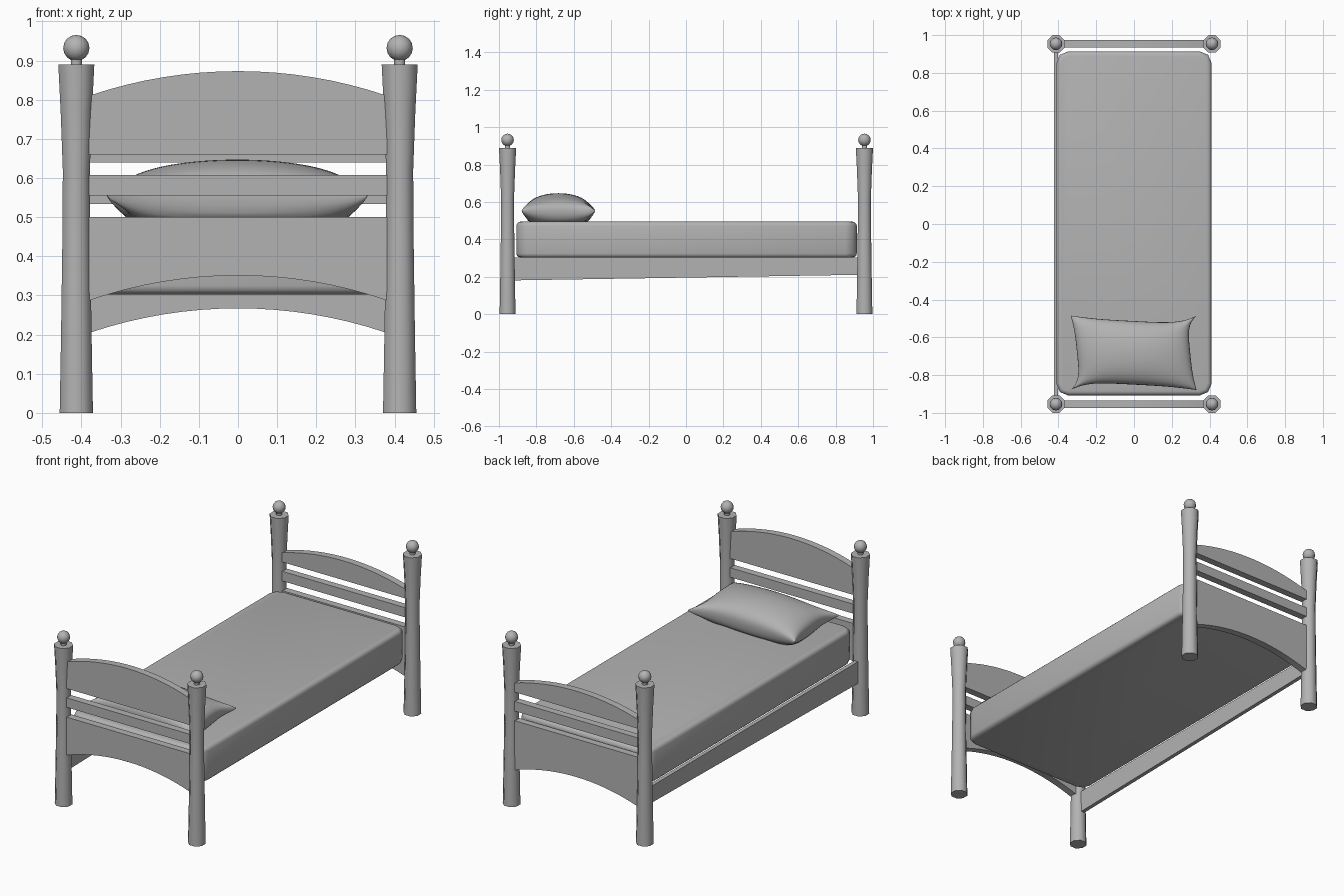
import bpy, bmesh, math

if "Cube" in bpy.data.objects:
    bpy.data.objects.remove(bpy.data.objects["Cube"])

# Mid grey used on every part
grey = bpy.data.materials.new("mid_grey")
grey.diffuse_color = (0.45, 0.45, 0.45, 1)
grey.use_nodes = True
grey.node_tree.nodes["Principled BSDF"].inputs["Base Color"].default_value = grey.diffuse_color

def finish(ob, smooth=None):
    ob.data.materials.append(grey)
    if smooth is not None:
        bpy.ops.object.select_all(action='DESELECT')
        ob.select_set(True)
        bpy.context.view_layer.objects.active = ob
        bpy.ops.object.shade_smooth_by_angle(angle=math.radians(smooth))

def make(name, bm, smooth=None):
    bmesh.ops.recalc_face_normals(bm, faces=bm.faces)
    me = bpy.data.meshes.new(name)
    bm.to_mesh(me)
    bm.free()
    ob = bpy.data.objects.new(name, me)
    bpy.context.collection.objects.link(ob)
    finish(ob, smooth)
    return ob

def lathe(name, profile, cx, cy, n=8):
    # flats face the axes; profile radii are measured to the flats
    k = 1 / math.cos(math.pi / n)
    bm = bmesh.new()
    rings = [[bm.verts.new((cx + r * k * math.cos(2 * math.pi * (i + .5) / n),
                            cy + r * k * math.sin(2 * math.pi * (i + .5) / n), z))
              for i in range(n)] for r, z in profile]
    for a, b in zip(rings, rings[1:]):
        for i in range(n):
            j = (i + 1) % n
            bm.faces.new((a[i], a[j], b[j], b[i]))
    bm.faces.new(rings[0][::-1])
    bm.faces.new(rings[-1])
    return make(name, bm, 60)

def extrude(bm, face, vec):
    ext = bmesh.ops.extrude_face_region(bm, geom=[face])
    bmesh.ops.translate(bm, vec=vec,
                        verts=[v for v in ext['geom'] if isinstance(v, bmesh.types.BMVert)])

def arc(w, z_side, z_mid, n=16):
    # circular arc (or straight line) from -w to w
    h = z_mid - z_side
    if abs(h) < 1e-6:
        return [(-w, z_side), (w, z_side)]
    r = (w * w + h * h) / (2 * h)
    xs = [-w + 2 * w * i / n for i in range(n + 1)]
    return [(x, z_mid - r + math.sqrt(r * r - x * x)) for x in xs]

def board(name, y, bottom, top, w=0.381, t=0.02):
    # strip between a lower and an upper edge, each given as (side z, middle z)
    pts = arc(w, *bottom) + arc(w, *top)[::-1]
    bm = bmesh.new()
    f = bm.faces.new([bm.verts.new((x, y - t, z)) for x, z in pts])
    extrude(bm, f, (0, 2 * t, 0))
    return make(name, bm, 30)

PX, PY = 0.413, 0.954

# Four tapered posts with a neck and a ball finial
post = [(0.0425, 0), (0.039, 0.2), (0.0355, 0.45), (0.0345, 0.62), (0.040, 0.77), (0.046, 0.89)]
for ex, sx in (("left", -1), ("right", 1)):
    for ey, sy in (("front", -1), ("back", 1)):
        tag = f"{ey}_{ex}"
        lathe("post_" + tag, post, sx * PX, sy * PY)
        lathe("neck_" + tag, [(0.014, 0.885), (0.014, 0.91)], sx * PX, sy * PY)
        bpy.ops.mesh.primitive_uv_sphere_add(segments=12, ring_count=8, radius=0.0335,
                                             location=(sx * PX, sy * PY, 0.932))
        ball = bpy.context.object
        ball.name = "finial_" + tag
        finish(ball, 60)

# Headboard (front, tall) and footboard (back, lower)
board("headboard_top_panel", -PY, (0.66, 0.66), (0.81, 0.873))
board("headboard_slat", -PY, (0.555, 0.555), (0.608, 0.608))
board("headboard_lower_panel", -PY, (0.287, 0.351), (0.50, 0.50))
board("footboard_top_panel", PY, (0.64, 0.64), (0.692, 0.748))
board("footboard_slat", PY, (0.534, 0.534), (0.588, 0.588))
board("footboard_lower_panel", PY, (0.204, 0.267), (0.48, 0.48))

# Single side rail on the left, slightly tapered
bm = bmesh.new()
f = bm.faces.new([bm.verts.new((-0.424, y, z)) for y, z in
                  ((-0.93, 0.181), (0.93, 0.211), (0.93, 0.304), (-0.93, 0.304))])
extrude(bm, f, (0.022, 0, 0))
make("side_rail", bm)

# Mattress: upright corners rounded first, then the top and bottom rims
bm = bmesh.new()
bmesh.ops.create_cube(bm, size=1)
for v in bm.verts:
    v.co.x *= 0.82
    v.co.y = v.co.y * 1.82 + 0.003
    v.co.z = v.co.z * 0.192 + 0.399
up = [e for e in bm.edges if abs(e.verts[0].co.z - e.verts[1].co.z) > 0.1]
bmesh.ops.bevel(bm, geom=up, offset=0.06, segments=2, profile=0.5, affect='EDGES')
rim = [e for e in bm.edges if abs(e.verts[0].co.z - e.verts[1].co.z) < 1e-4]
bmesh.ops.bevel(bm, geom=rim, offset=0.022, segments=3, profile=0.5, affect='EDGES')
make("mattress", bm, 50)

# Pillow: two puffed sheets joined at a pinched seam, with lopsided ears, flat underneath
bm = bmesh.new()
NU, NV = 32, 24
def pillow_point(i, j, side):
    u = -math.cos(math.pi * i / NU)
    v = -math.cos(math.pi * j / NV)
    lean = (1 + 0.6 * u * v) / 1.3
    x = 0.333 * u * (1 - 0.13 * (1 - v ** 4) * lean)
    y = 0.197 * v * (1 - 0.19 * (1 - u ** 4) * lean)
    f = max(0, (1 - u * u) * (1 - v * v)) ** 0.4
    z = 0.554 + (0.093 * f if side > 0 else -min(0.06, 0.125 * f))
    return (x - 0.002, y - 0.682, z)
for side in (1, -1):
    g = [[bm.verts.new(pillow_point(i, j, side)) for j in range(NV + 1)] for i in range(NU + 1)]
    for i in range(NU):
        for j in range(NV):
            bm.faces.new((g[i][j], g[i + 1][j], g[i + 1][j + 1], g[i][j + 1]))
bmesh.ops.remove_doubles(bm, verts=bm.verts, dist=1e-5)
make("pillow", bm, 60)
